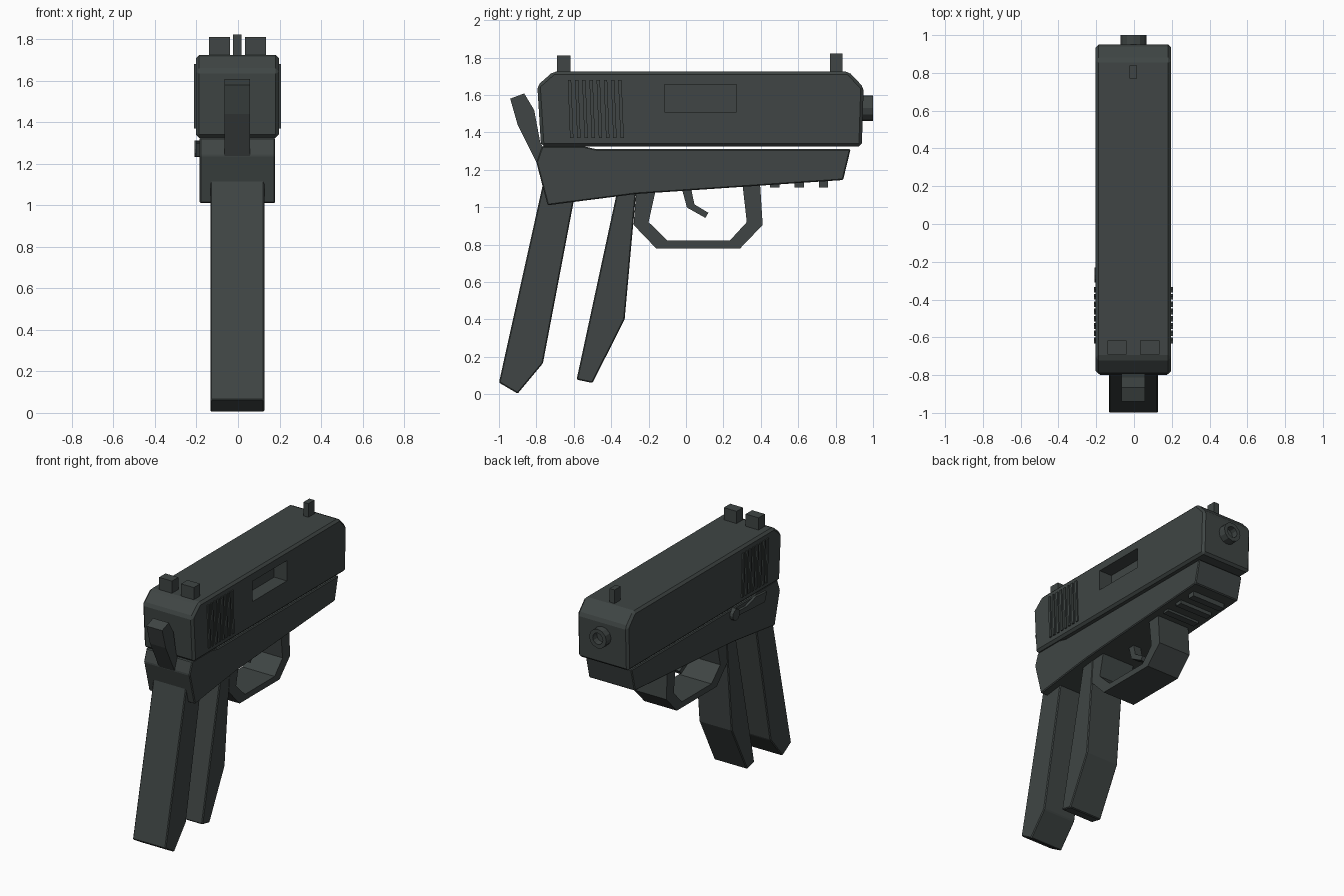
import bpy, bmesh, math
from mathutils import Matrix

if "Cube" in bpy.data.objects:
    bpy.data.objects.remove(bpy.data.objects["Cube"])

CX = -0.003  # the side lever shifts the body slightly off centre

gunmetal = bpy.data.materials.new("dark gunmetal")
gunmetal.diffuse_color = (0.05, 0.06, 0.058, 1)
gunmetal.use_nodes = True
gunmetal.node_tree.nodes["Principled BSDF"].inputs["Base Color"].default_value = gunmetal.diffuse_color


def finish(name, bm, bevel=0):
    bmesh.ops.recalc_face_normals(bm, faces=bm.faces)
    mesh = bpy.data.meshes.new(name)
    bm.to_mesh(mesh)
    bm.free()
    mesh.materials.append(gunmetal)
    ob = bpy.data.objects.new(name, mesh)
    bpy.context.collection.objects.link(ob)
    if bevel:
        mod = ob.modifiers.new("Bevel", 'BEVEL')
        mod.width, mod.segments = bevel, 1
        mod.limit_method = 'ANGLE'
        mod.angle_limit = math.radians(25)
    return ob


def add_prism(bm, pts, x0, x1):
    """Extrude a side profile of (y, z) points from x0 to x1."""
    face = bm.faces.new([bm.verts.new((x0 + CX, y, z)) for y, z in pts])
    out = bmesh.ops.extrude_face_region(bm, geom=[face])
    moved = [v for v in out["geom"] if isinstance(v, bmesh.types.BMVert)]
    bmesh.ops.translate(bm, verts=moved, vec=(x1 - x0, 0, 0))


def prism(name, pts, x0, x1, bevel=0):
    bm = bmesh.new()
    add_prism(bm, pts, x0, x1)
    return finish(name, bm, bevel)


def rect(y0, y1, z0, z1):
    return [(y0, z0), (y1, z0), (y1, z1), (y0, z1)]


# slide with a recessed ejection port on the right
slide = prism("slide", [(-0.775, 1.325), (0.94, 1.325), (0.95, 1.64), (0.87, 1.725),
                        (-0.71, 1.725), (-0.795, 1.65)], -0.2, 0.2, 0.016)
cutter = prism("ejection_port_cutter", rect(-0.115, 0.27, 1.51, 1.655), 0.1, 0.3)
cutter.hide_render = True
cutter.hide_viewport = True
port = slide.modifiers.new("Port", 'BOOLEAN')
port.operation, port.object, port.solver = 'DIFFERENCE', cutter, 'EXACT'

# slanted grip ribs on both sides of the slide
bm = bmesh.new()
for i in range(8):
    y = -0.632 + i * 0.0385
    for x0, x1 in ((-0.209, -0.19), (0.19, 0.209)):
        add_prism(bm, [(y + 0.012, 1.37), (y + 0.03, 1.37), (y + 0.018, 1.68), (y, 1.68)], x0, x1)
finish("slide_ribs", bm)

# sights
bm = bmesh.new()
for x0, x1 in ((-0.137, -0.036), (0.036, 0.137)):
    add_prism(bm, rect(-0.69, -0.618, 1.71, 1.812), x0, x1)
finish("rear_sight", bm)
prism("front_sight", rect(0.77, 0.838, 1.71, 1.822), -0.02, 0.02)

# hollow muzzle: four rings joined into a tube with a closed bore
bm = bmesh.new()
N = 12
rings = [[bm.verts.new((CX + r * math.cos(2 * math.pi * k / N), y,
                        1.53 + r * math.sin(2 * math.pi * k / N))) for k in range(N)]
         for r, y in ((0.068, 0.93), (0.068, 1.0), (0.04, 1.0), (0.04, 0.953))]
for a, b in zip(rings, rings[1:]):
    for k in range(N):
        bm.faces.new((a[k], a[(k + 1) % N], b[(k + 1) % N], b[k]))
bm.faces.new(rings[0])
bm.faces.new(rings[3])
finish("muzzle", bm)

# frame under the slide
prism("frame", [(-0.74, 1.01), (-0.27, 1.07), (0.84, 1.145), (0.88, 1.31), (-0.48, 1.31),
                (-0.55, 1.326), (-0.77, 1.326), (-0.8, 1.24)], -0.182, 0.182, 0.006)

# accessory rail bars
bm = bmesh.new()
for y in (0.45, 0.58, 0.71):
    add_prism(bm, rect(y, y + 0.05, 1.105, 1.16), -0.13, 0.13)
finish("rail_bars", bm)

# grip straps
prism("rear_grip", [(-0.748, 1.2), (-1.0, 0.062), (-0.9, 0.003), (-0.765, 0.165),
                    (-0.595, 1.06), (-0.595, 1.2)], -0.13, 0.13, 0.006)
prism("front_grip", [(-0.365, 1.1), (-0.585, 0.078), (-0.5, 0.06), (-0.328, 0.4),
                     (-0.265, 1.1)], -0.13, 0.13, 0.006)

# trigger guard: outer path then back along the inner path
prism("trigger_guard", [(-0.265, 1.1), (-0.28, 0.905), (-0.16, 0.78), (0.29, 0.78), (0.41, 0.905),
                        (0.395, 1.14), (0.3, 1.14), (0.325, 0.92), (0.235, 0.822),
                        (-0.1, 0.822), (-0.2, 0.92), (-0.16, 1.1)], -0.128, 0.128)

# trigger
prism("trigger", [(-0.025, 1.11), (0.005, 0.998), (0.103, 0.943), (0.12, 0.97),
                  (0.045, 1.015), (0.025, 1.11)], -0.03, 0.03)

# hammer
prism("hammer", [(-0.94, 1.58), (-0.9, 1.44), (-0.795, 1.23), (-0.72, 1.23), (-0.78, 1.35),
                 (-0.812, 1.52), (-0.865, 1.608)], -0.062, 0.062)

# safety lever on the left: pivot disc and rear wing
bm = bmesh.new()
add_prism(bm, [(-0.27 + 0.04 * math.cos(k * math.pi / 6), 1.272 + 0.04 * math.sin(k * math.pi / 6))
               for k in range(12)], -0.206, -0.17)
add_prism(bm, [(-0.27, 1.255), (-0.4, 1.245), (-0.6, 1.235), (-0.625, 1.3), (-0.5, 1.31),
               (-0.4, 1.28), (-0.27, 1.285)], -0.2, -0.17)
finish("safety_lever", bm)
